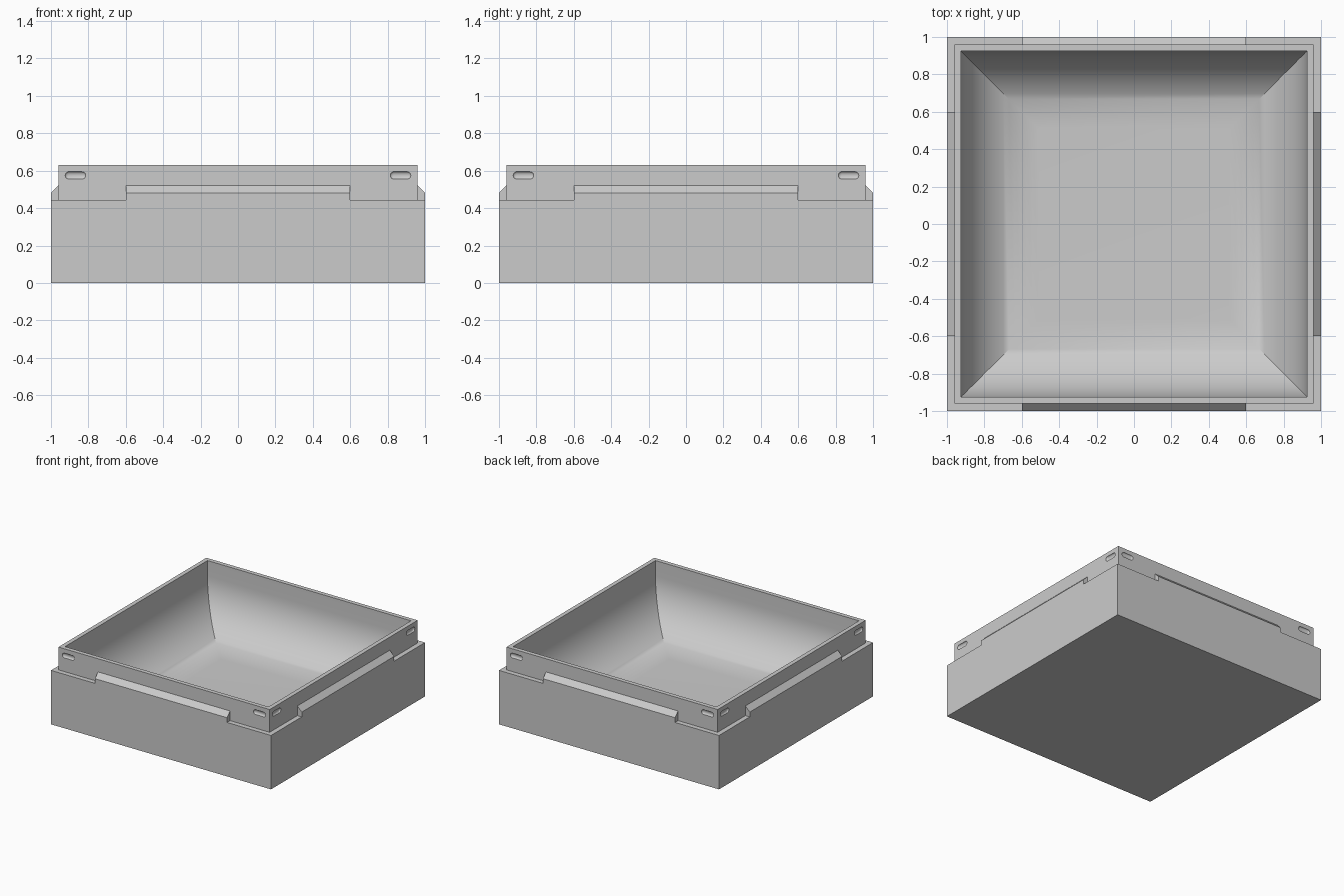
import bpy
import bmesh
from math import cos, sin, pi
from mathutils import Matrix, Vector

if "Cube" in bpy.data.objects:
    bpy.data.objects.remove(bpy.data.objects["Cube"], do_unlink=True)

OUTER, LIP, INNER = 1.0, 0.96, 0.925     # half widths
LEDGE, TOP, FLOOR, RADIUS = 0.443, 0.63, 0.09, 0.415

grey = bpy.data.materials.new("plain grey")
grey.use_nodes = True
GREY = (0.6, 0.6, 0.6, 1)
grey.diffuse_color = GREY
grey.node_tree.nodes["Principled BSDF"].inputs["Base Color"].default_value = GREY


def make_object(name, bm):
    bmesh.ops.recalc_face_normals(bm, faces=bm.faces)
    mesh = bpy.data.meshes.new(name)
    bm.to_mesh(mesh)
    bm.free()
    mesh.materials.append(grey)
    obj = bpy.data.objects.new(name, mesh)
    bpy.context.collection.objects.link(obj)
    return obj


def apply_boolean(target, other, operation):
    bpy.context.view_layer.objects.active = target
    mod = target.modifiers.new(operation.lower(), "BOOLEAN")
    mod.operation, mod.solver, mod.object = operation, "EXACT", other
    bpy.ops.object.modifier_apply(modifier=mod.name)
    bpy.data.objects.remove(other, do_unlink=True)


# Tray body: square rings following one wall profile, with a coved inside
profile = [(OUTER, 0), (OUTER, LEDGE), (LIP, LEDGE), (LIP, TOP), (INNER, TOP)]
STEPS = 20
for i in range(STEPS + 1):
    a = pi / 2 * i / STEPS
    profile.append((INNER - RADIUS * (1 - cos(a)), FLOOR + RADIUS * (1 - sin(a))))
bm = bmesh.new()
rings = [[bm.verts.new((sx * r, sy * r, z)) for sx, sy in ((-1, -1), (1, -1), (1, 1), (-1, 1))]
         for r, z in profile]
for low, high in zip(rings, rings[1:]):
    for k in range(4):
        n = (k + 1) % 4
        bm.faces.new((low[k], low[n], high[n], high[k]))
bm.faces.new(rings[0])
bm.faces.new(rings[-1])
tray = make_object("tray", bm)

# Bevelled tabs on the ledge, one per side
section = [(OUTER, LEDGE - 0.1), (OUTER, 0.482), (LIP, 0.522), (LIP - 0.01, 0.522), (LIP - 0.01, LEDGE - 0.1)]
for k in range(4):
    bm = bmesh.new()
    base = bm.faces.new([bm.verts.new((-0.6, -d, z)) for d, z in section])
    side = bmesh.ops.extrude_face_region(bm, geom=[base])["geom"]
    bmesh.ops.translate(bm, vec=(1.2, 0, 0), verts=[v for v in side if isinstance(v, bmesh.types.BMVert)])
    bmesh.ops.rotate(bm, verts=bm.verts, matrix=Matrix.Rotation(k * pi / 2, 3, "Z"))
    apply_boolean(tray, make_object("ledge_tab", bm), "UNION")

# Shallow rounded grooves near both ends of each lip wall
for k in range(4):
    for s in (-1, 1):
        bm = bmesh.new()
        bmesh.ops.create_uvsphere(bm, u_segments=16, v_segments=12, radius=0.02,
                                  matrix=Matrix.Rotation(pi / 2, 4, "Y"))
        for v in bm.verts:
            v.co.x += 0.035 if v.co.x > 0 else -0.035
            v.co.y *= 0.6
            v.co += Vector((s * 0.869, -LIP, 0.575))
        bmesh.ops.rotate(bm, verts=bm.verts, matrix=Matrix.Rotation(k * pi / 2, 3, "Z"))
        cutter = make_object("groove_cutter", bm)
        cutter.hide_render = True
        apply_boolean(tray, cutter, "DIFFERENCE")

# Merge flat pieces, then smooth the coves while keeping edges sharp
bm = bmesh.new()
bm.from_mesh(tray.data)
bmesh.ops.dissolve_limit(bm, angle_limit=0.01, verts=bm.verts, edges=bm.edges)
bm.to_mesh(tray.data)
bm.free()
bpy.ops.object.select_all(action="DESELECT")
tray.select_set(True)
bpy.context.view_layer.objects.active = tray
bpy.ops.object.shade_smooth_by_angle(angle=pi / 6)
